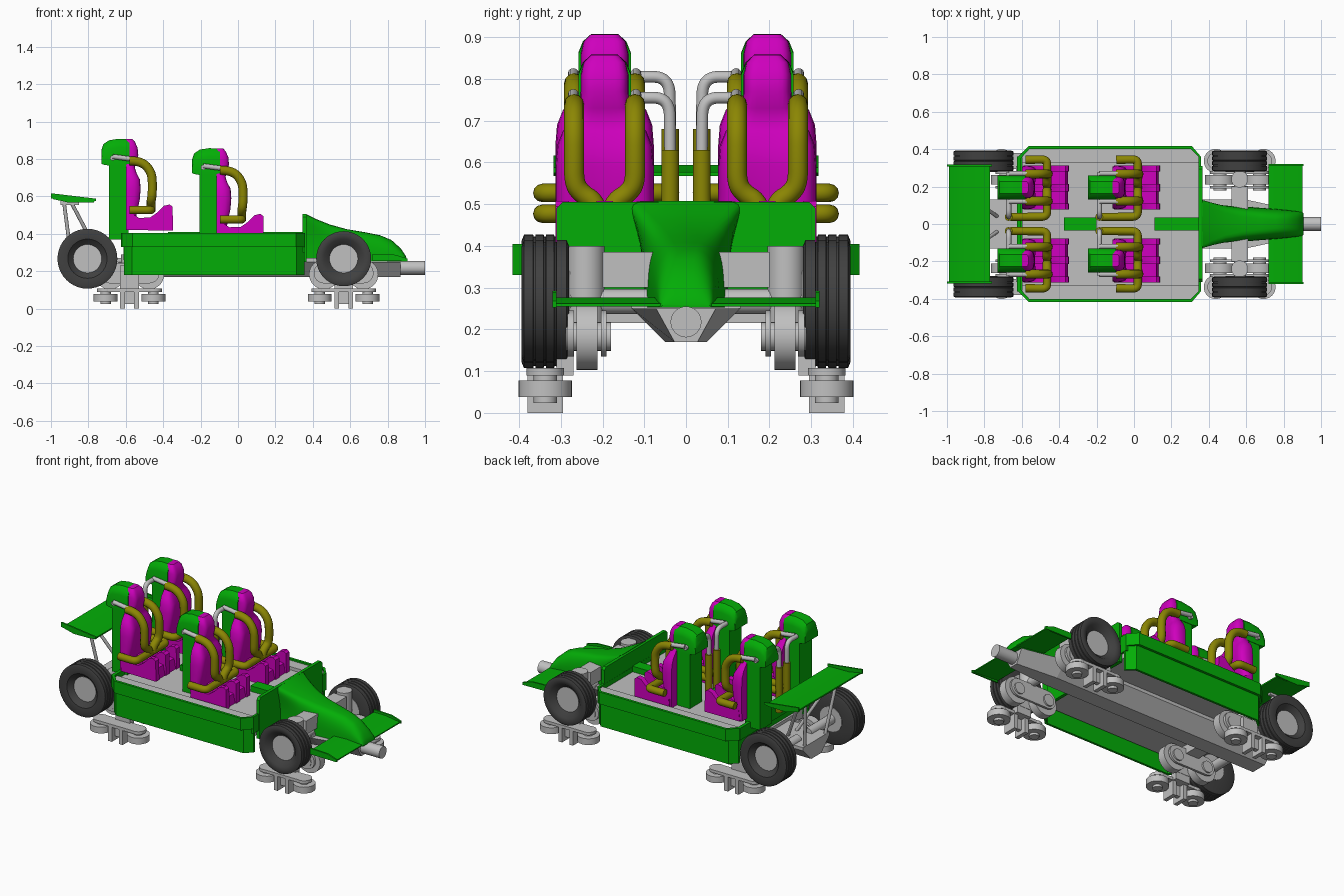
import bpy, bmesh, math

if "Cube" in bpy.data.objects:
    bpy.data.objects.remove(bpy.data.objects["Cube"])


def material(name, rgb):
    m = bpy.data.materials.new(name)
    m.diffuse_color = (*rgb, 1)
    m.use_nodes = True
    m.node_tree.nodes["Principled BSDF"].inputs["Base Color"].default_value = m.diffuse_color
    return m


GREEN = material("body green", (0.001, 0.42, 0.002))
PINK = material("seat magenta", (0.62, 0.0, 0.51))
OLIVE = material("restraint olive", (0.26, 0.24, 0.001))
GREY = material("metal grey", (0.53, 0.53, 0.53))
BLACK = material("tyre black", (0.052, 0.052, 0.052))


def loft(name, rings, mat, caps=True):
    """Skin a list of closed rings holding equal numbers of points."""
    bm = bmesh.new()
    vs = [[bm.verts.new(p) for p in r] for r in rings]
    n = len(rings[0])
    for a, b in zip(vs, vs[1:]):
        for i in range(n):
            bm.faces.new((a[i], a[(i + 1) % n], b[(i + 1) % n], b[i]))
    if caps:
        bm.faces.new(vs[0])
        bm.faces.new(vs[-1])
    bmesh.ops.recalc_face_normals(bm, faces=bm.faces)
    me = bpy.data.meshes.new(name)
    bm.to_mesh(me)
    bm.free()
    me.materials.append(mat)
    ob = bpy.data.objects.new(name, me)
    bpy.context.collection.objects.link(ob)
    return ob


def prism(name, pts, a, b, mat, axis="y"):
    """Extrude a flat profile from a to b along an axis."""
    put = {"y": lambda p, c: (p[0], c, p[1]), "z": lambda p, c: (p[0], p[1], c),
           "x": lambda p, c: (c, p[0], p[1])}[axis]
    return loft(name, [[put(p, c) for p in pts] for c in (a, b)], mat)


def box(name, x0, x1, y0, y1, z0, z1, mat):
    return prism(name, [(x0, y0), (x1, y0), (x1, y1), (x0, y1)], z0, z1, mat, "z")


def cyl(name, c, r, a, b, mat, axis, n=32):
    ang = [2 * math.pi * i / n for i in range(n)]
    return prism(name, [(c[0] + r * math.cos(t), c[1] + r * math.sin(t)) for t in ang], a, b, mat, axis)


def tube(name, pts, r, mat, smooth=True):
    cu = bpy.data.curves.new(name, "CURVE")
    cu.dimensions = "3D"
    cu.bevel_depth, cu.bevel_resolution, cu.use_fill_caps = r, 4, True
    sp = cu.splines.new("NURBS" if smooth else "POLY")
    sp.points.add(len(pts) - 1)
    for p, q in zip(sp.points, pts):
        p.co = (*q, 1)
    if smooth:
        sp.order_u, sp.use_endpoint_u, sp.resolution_u = 3, True, 8
    cu.materials.append(mat)
    ob = bpy.data.objects.new(name, cu)
    bpy.context.collection.objects.link(ob)
    return ob


# Chassis beam with a V-shaped section, and the tow bar
prism("chassis_beam", [(-.05, .17), (.05, .17), (.13, .25), (.13, .27), (-.13, .27), (-.13, .25)],
      -.9, .6, GREY, "x")
loft("beam_front", [[(x, y * k, z) for y, z in ((-.05, .17), (.05, .17), (.13, .25), (-.13, .25))]
                    for x, k in ((.6, 1), (.87, .55))], GREY)
cyl("tow_bar", (0, .218), .037, .8, 1.0, GREY, "x")

# Floor with raised side ledges, inside a skirt with a wider top band
box("floor", -.60, .345, -.36, .36, .27, .375, GREY)
for s in (1, -1):
    prism("side_ledge", [(-.60, s * .33), (-.60, s * .355), (-.56, s * .403), (.305, s * .403),
                         (.35, s * .355), (.35, s * .33)], .36, .395, GREY, "z")
    prism("side_skirt", [(-.61, s * .352), (-.568, s * .394), (.313, s * .394), (.355, s * .352),
                         (.355, s * .337), (.305, s * .38), (-.56, s * .38), (-.61, s * .337)],
          .18, .335, GREEN, "z")
    prism("side_band", [(-.625, s * .355), (-.565, s * .416), (.31, s * .416), (.358, s * .36),
                        (.358, s * .345), (.305, s * .40), (-.56, s * .40), (-.61, s * .345)],
          .33, .405, GREEN, "z")
box("rear_bulkhead", -.625, -.605, -.36, .36, .33, .405, GREEN)
box("rear_wall", -.612, -.60, -.35, .35, .26, .34, GREEN)
prism("front_bulkhead", [(-.31, .25), (.31, .25), (.31, .49), (.295, .505), (-.295, .505), (-.31, .49)],
      .345, .365, GREEN, "x")
box("front_wall", .344, .358, -.36, .36, .30, .405, GREEN)
box("front_tunnel", .11, .345, -.035, .035, .36, .41, GREEN)
box("middle_tunnel", -.375, -.20, -.035, .035, .36, .41, GREEN)

# Nose cone: sections lofted along x, squarer and flared at the bulkhead
rings = []
for x, ht, hb, zt, e in ((.36, .16, .10, .508, .15), (.42, .145, .10, .478, .25), (.49, .12, .098, .45, .35),
                         (.58, .098, .094, .425, .45), (.68, .08, .086, .408, .5), (.76, .068, .08, .392, .55),
                         (.82, .062, .074, .367, .6), (.87, .06, .068, .322, .6), (.895, .058, .064, .285, .6),
                         (.905, .056, .06, .262, .6)):
    ring = []
    for i in range(25):
        t = math.pi * i / 24
        c, q = math.cos(t), abs(math.sin(t)) ** (.75 - e / 4)
        w = hb + (ht - hb) * q ** 3
        ring.append((x, math.copysign(abs(c) ** e, c) * w if abs(c) > 1e-6 else 0, .252 + (zt - .252) * q))
    rings.append(ring)
loft("nose_cone", rings, GREEN)

# Front wing and rear wing with end plates
prism("front_wing", [(.72, .277), (.80, .277), (.90, .262), (.90, .255), (.80, .262), (.72, .267)],
      -.315, .315, GREEN)
prism("rear_wing", [(-.988, .594), (-.91, .579), (-.77, .577), (-.77, .568), (-.91, .569), (-.988, .585)],
      -.31, .31, GREEN)
for s in (1, -1):
    prism("front_wing_end", [(.72, .255), (.72, .292), (.84, .288), (.905, .268), (.905, .253)],
          s * .31, s * .32, GREEN)
    prism("rear_wing_end", [(-1, .617), (-.76, .588), (-.76, .575), (-.80, .57), (-.91, .568), (-1, .59)],
          s * .308, s * .318, GREEN)
    box("wing_bracket", -.95, -.85, s * .14, s * .16, .555, .575, GREY)
    tube("wing_strut_rear", [(-.93, s * .15, .565), (-.89, s * .10, .26)], .010, GREY, False)
    tube("wing_strut_front", [(-.89, s * .15, .565), (-.73, s * .04, .26)], .010, GREY, False)


# Grooved tyres and hubs
def tyre(x, s, R):
    prof = [(.07, .355), (.078, .36), (.105, .388), (R - .015, .394), (R, .388)]
    for g in (.363, .338, .313):
        prof += [(R, g + .003), (R - .005, g + .002), (R - .005, g - .002), (R, g - .003)]
    prof += [(R, .286), (R - .015, .28), (.07, .28)]
    n = 40
    ring = lambda r, y: [(x + r * math.cos(2 * math.pi * i / n), s * y, .267 + r * math.sin(2 * math.pi * i / n))
                         for i in range(n)]
    loft("tyre", [ring(*p) for p in prof], BLACK, False)
    cyl("hub", (x, .267), .076, s * .278, s * .36, GREY, "y")
    cyl("axle_stub", (x, .267), .03, s * .05, s * .29, GREY, "y", 16)


# Track bogies: road wheels above, guide wheels below
def bogie(c, s, top):
    cyl("kingpin", (c, s * .24), .045, .20, top, GREY, "z")
    for d in (-1, 1):
        x = c + d * .105
        cyl("road_wheel", (x, .183), .08, s * .212, s * .262, GREY, "y")
        cyl("road_wheel_hub", (x, .183), .035, s * .18, s * .288, GREY, "y", 20)
        g = c + d * .128
        cyl("guide_wheel", (g, s * .337), .064, .038, .077, GREY, "z")
        cyl("guide_wheel_hub", (g, s * .337), .028, .024, .105, GREY, "z", 16)
        cyl("arm_end", (g, s * .337), .045, .09, .108, GREY, "z", 20)
        box("bogie_fin", c + d * .025, c + d * .05, s * .295, s * .38, 0.0, .105, GREY)
    box("guide_arm", c - .128, c + .128, s * .295, s * .38, .09, .108, GREY)
    box("bogie_web", c - .03, c + .03, s * .325, s * .35, .025, .10, GREY)
    box("bogie_post", c - .05, c + .05, s * .27, s * .31, .09, .23, GREY)
    # rounded rocker plates either side of the road wheels
    link = [(c + (.105 if i < 12 else -.105) + .055 * math.sin(math.pi * (i % 12) / 11) * (1 if i < 12 else -1),
             .19 + .055 * math.cos(math.pi * (i % 12) / 11) * (1 if i < 12 else -1)) for i in range(24)]
    prism("rocker_outer", link, s * .268, s * .284, GREY)
    prism("rocker_inner", link, s * .19, s * .204, GREY)


for s in (1, -1):
    tyre(.565, s, .147)
    tyre(-.805, s, .16)
    bogie(.565, s, .40)
    bogie(-.58, s, .29)
box("front_axle", .52, .61, -.2, .2, .30, .385, GREY)
box("front_pylon", .53, .60, -.09, .09, .25, .33, GREY)
box("rear_axle", -.625, -.535, -.24, .24, .215, .29, GREY)


# Seats with over-the-shoulder restraints; s is the side facing outward
def seat(X, Z, s):
    P = lambda x, y, z: (X + x, s * (.195 + y), Z + z)
    yy = lambda v: s * (.195 + v)
    move = lambda pts: [(X + a, Z + b) for a, b in pts]
    # green shell with rounded head cowl
    prism("seat_shell", move([(-.09, .37), (.015, .37), (.02, .80), (-.09, .80)]), yy(-.06), yy(.06), GREEN)
    loft("head_cowl", [[P(x, y, z) for y, z in ((-.063, zb), (.063, zb), (.063, zt - .045), (.052, zt - .018),
                                               (.032, zt), (-.032, zt), (-.052, zt - .018), (-.063, zt - .045))]
                       for x, zb, zt in ((-.13, .775, .85), (-.12, .77, .88), (-.09, .765, .90),
                                         (-.04, .765, .908), (.02, .765, .905))], GREEN)
    # padded back, lofted upward
    rings = []
    for z, hw, xf, dip in ((.42, .115, .06, 0), (.47, .118, .06, .01), (.52, .118, .075, .02), (.58, .118, .095, .03),
                           (.64, .118, .10, .03), (.69, .114, .09, .02), (.725, .10, .065, .01),
                           (.755, .075, .048, 0), (.78, .06, .055, 0), (.82, .057, .067, 0), (.86, .057, .063, 0),
                           (.89, .05, .05, 0), (.907, .033, .035, 0)):
        ring = [P(0, -hw * .95, z)]
        for i in range(15):
            t = math.sin(math.pi * (i / 14 - .5))
            ring.append(P(.02 + (xf - .02) * (1 - t ** 6) ** .5 - dip * (1 - t * t), t * hw, z))
        ring.append(P(0, hw * .95, z))
        rings.append(ring)
    loft("seat_back", rings, PINK)
    # cushion with leg channels between three ridges
    prism("seat_cushion", move([(.01, .42), (.01, .48), (.10, .455), (.20, .487), (.235, .482), (.247, .418)]),
          yy(-.116), yy(.116), PINK)
    ridge = move([(.01, .42), (.02, .515), (.07, .485), (.13, .487), (.17, .515), (.205, .55), (.235, .557),
                  (.25, .545), (.253, .418)])
    for a, b in ((-.118, -.085), (-.02, .02), (.085, .118)):
        prism("cushion_ridge", ridge, yy(a), yy(b), PINK)
    # shoulder collar
    for d in (-1, 1):
        tube("shoulder_pivot", [P(-.07, d * .075, .813), P(.03, d * .075, .80)], .013, GREY, False)
        tube("shoulder_collar", [P(.02, d * .073, .79), P(.085, d * .073, .79), P(.138, d * .073, .73),
                                 P(.143, d * .073, .66), P(.14, d * .073, .60), P(.135, d * .055, .575),
                                 P(.135, d * .022, .555), P(.135, d * .012, .52)], .024, OLIVE)
    # lap bar, crossover tube and pivot post
    tube("lap_bar", [P(.02, .148, .527), P(.09, .15, .527), P(.135, .148, .527), P(.135, .10, .527),
                     P(.135, -.10, .527), P(.135, -.155, .527), P(.08, -.157, .527), P(-.06, -.157, .527)],
         .022, OLIVE)
    tube("crossover_tube", [P(-.07, .08, .805), P(-.07, -.08, .805), P(-.07, -.155, .805), P(-.07, -.157, .72),
                            P(-.07, -.157, .64)], .014, GREY)
    cyl("pivot_post", (X - .07, yy(-.157)), .021, Z + .40, Z + .68, OLIVE, "z", 20)


for s in (1, -1):
    seat(-.60, 0, s)
    seat(-.115, -.05, s)

# Turn curves into meshes and smooth the rounded parts
bpy.ops.object.select_all(action="SELECT")
bpy.context.view_layer.objects.active = bpy.data.objects["lap_bar"]
bpy.ops.object.convert(target="MESH")
bpy.ops.object.select_all(action="SELECT")
bpy.ops.object.shade_smooth_by_angle(angle=math.radians(35))
